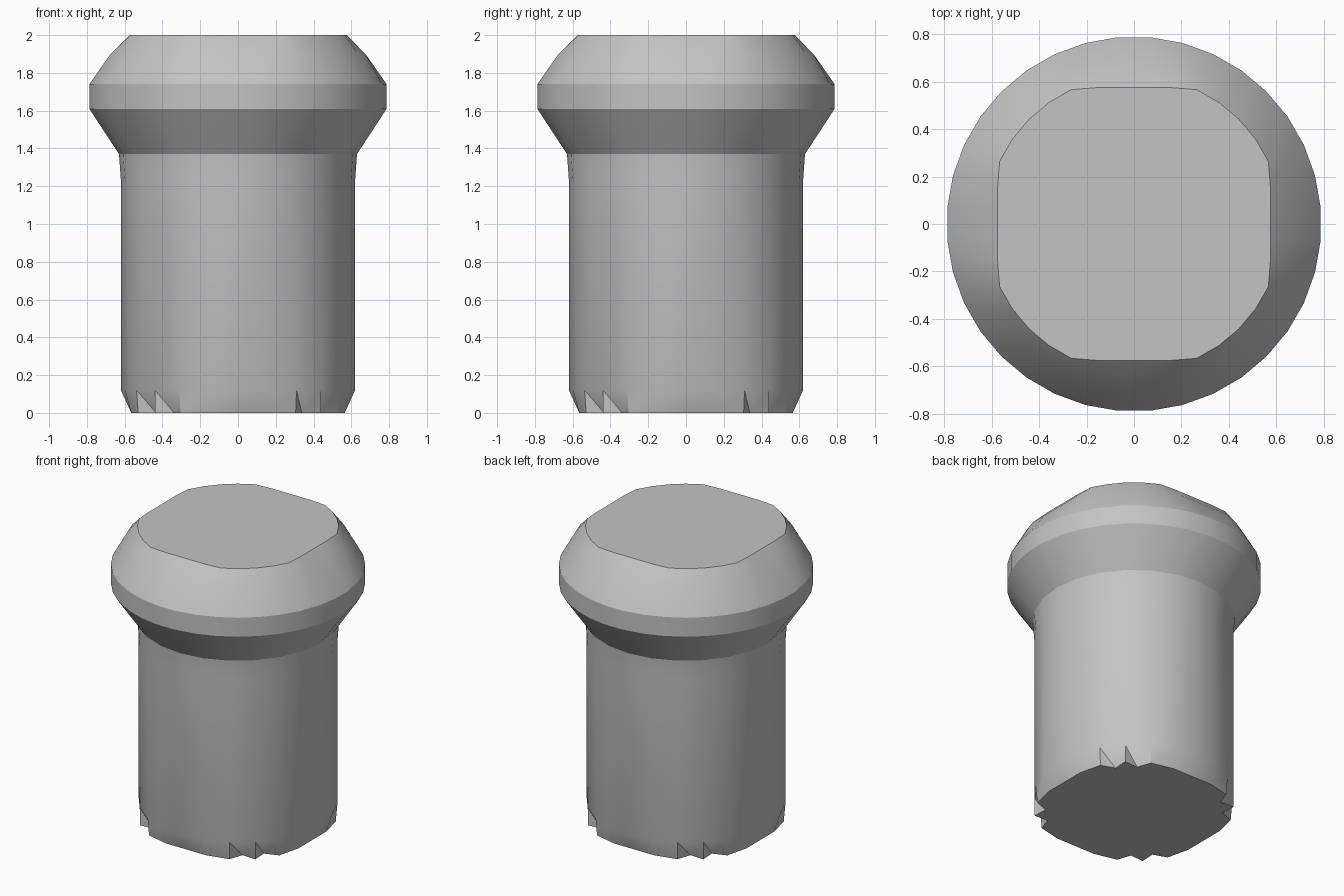
import bpy, bmesh
from math import radians, degrees, sin, cos, pi

cube = bpy.data.objects.get("Cube")
if cube:
    bpy.data.objects.remove(cube, do_unlink=True)

grey = bpy.data.materials.new("plain grey")
grey.use_nodes = True
grey.diffuse_color = (0.55, 0.55, 0.55, 1)
grey.node_tree.nodes["Principled BSDF"].inputs["Base Color"].default_value = grey.diffuse_color

bm = bmesh.new()


def even(count, start):
    return [start + 360 * i / count for i in range(count)]


def ring(z, angles, radius):
    """Loop of vertices whose radius is a function of the angle in degrees."""
    return [(a, bm.verts.new((radius(a) * cos(radians(a)), radius(a) * sin(radians(a)), z)))
            for a in angles]


def skin(low, high):
    """Join two loops, with quads where angles match and triangles elsewhere."""
    n, m = len(low), len(high)
    i = j = 0
    while i < n or j < m:
        a, b = low[i % n][1], high[j % m][1]
        na, va = low[(i + 1) % n]
        nb, vb = high[(j + 1) % m]
        na += 360 * ((i + 1) // n)
        nb += 360 * ((j + 1) // m)
        if i < n and j < m and abs(na - nb) < 0.01:
            bm.faces.new((a, va, vb, b))
            i, j = i + 1, j + 1
        elif j >= m or (i < n and na < nb):
            bm.faces.new((a, va, b))
            i += 1
        else:
            bm.faces.new((a, vb, b))
            j += 1


def circle(r):
    return lambda a: r


def flattened(side, corner):
    """Round outline with four flats facing the axes."""
    return lambda a: min(corner, side / cos(radians((a + 45) % 90 - 45)))


def notched(a):
    """Foot outline: small spurs on the diagonals with a nick either side."""
    off = abs(a % 90 - 45)
    if off < 1:
        return 0.62
    return 0.55 if off < 8 else flattened(0.565, 0.61)(a)


body_angles = even(24, 0)
head_angles = even(36, 5)
foot_angles = sorted(body_angles + [45 + 90 * k + s for k in range(4) for s in (-7, 7)])

# Foot, shaft, neck, rim and crown from the bottom up
rings = [
    ring(0, foot_angles, notched),
    ring(0.12, body_angles, circle(0.62)),
    ring(1.23, body_angles, circle(0.62)),
    ring(1.37, body_angles, circle(0.63)),
    ring(1.61, head_angles, circle(0.79)),
    ring(1.74, head_angles, circle(0.79)),
    ring(1.90, head_angles, flattened(0.675, 0.70)),
    ring(2.0, head_angles, flattened(0.575, 0.625)),
]
for low, high in zip(rings, rings[1:]):
    skin(low, high)

# Flat underside and flat top
bm.faces.new([v for a, v in reversed(rings[0])])
bm.faces.new([v for a, v in rings[-1]])
bmesh.ops.recalc_face_normals(bm, faces=bm.faces)

mesh = bpy.data.meshes.new("mushroom_head_peg")
bm.to_mesh(mesh)
bm.free()
mesh.materials.append(grey)
peg = bpy.data.objects.new("mushroom_head_peg", mesh)
bpy.context.collection.objects.link(peg)

bpy.ops.object.select_all(action="DESELECT")
peg.select_set(True)
bpy.context.view_layer.objects.active = peg
bpy.ops.object.shade_smooth_by_angle(angle=radians(28))
